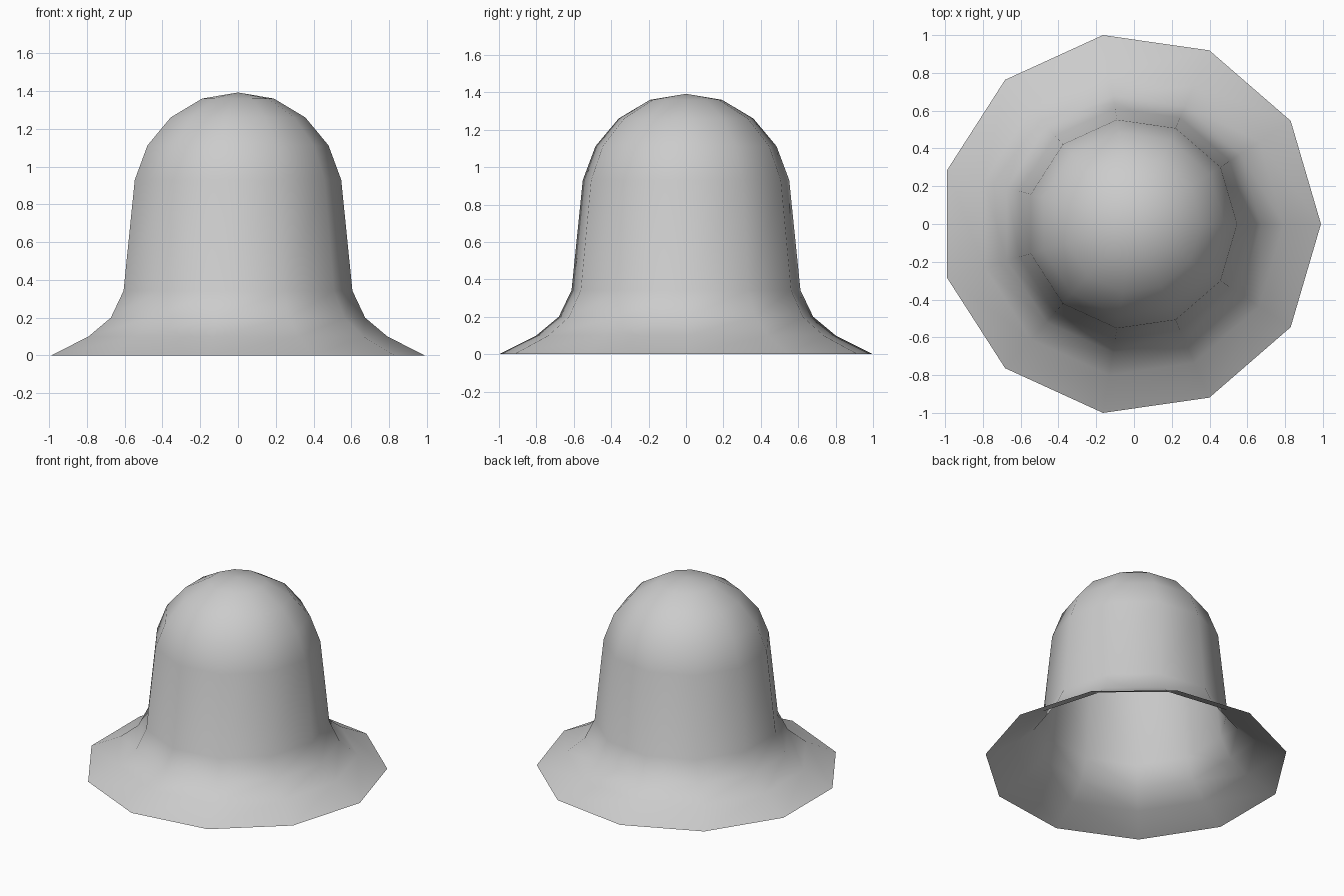
import bpy, bmesh
from math import cos, sin, pi

if "Cube" in bpy.data.objects:
    bpy.data.objects.remove(bpy.data.objects["Cube"])

SIDES = 11
RADIUS = 1.0103      # rim radius of the 11-sided outline
SHIFT = -0.0205      # centres the odd-sided outline on x = 0

# Profile from flared rim to upper dome: (scale of rim outline, height)
PROFILE = [(1.0, 0.0), (0.80, 0.10), (0.68, 0.20), (0.612, 0.342),
           (0.552, 0.93), (0.484, 1.112), (0.36, 1.26), (0.192, 1.36)]
TOP = 1.392

bm = bmesh.new()


def ring(scale, z):
    return [bm.verts.new((scale * (RADIUS * cos(2 * pi * i / SIDES) + SHIFT),
                          scale * RADIUS * sin(2 * pi * i / SIDES), z))
            for i in range(SIDES)]


# Open, hollow shell: flange, tapered wall and dome
rings = [ring(s, z) for s, z in PROFILE]
for lower, upper in zip(rings, rings[1:]):
    for i in range(SIDES):
        j = (i + 1) % SIDES
        bm.faces.new((lower[i], lower[j], upper[j], upper[i]))

# Crown fan
apex = bm.verts.new((0, 0, TOP))
for i in range(SIDES):
    bm.faces.new((rings[-1][i], rings[-1][(i + 1) % SIDES], apex))

for f in bm.faces:
    f.smooth = True

mesh = bpy.data.meshes.new("bell_shell")
bm.to_mesh(mesh)
bm.free()
bpy.context.collection.objects.link(bpy.data.objects.new("bell_shell", mesh))
